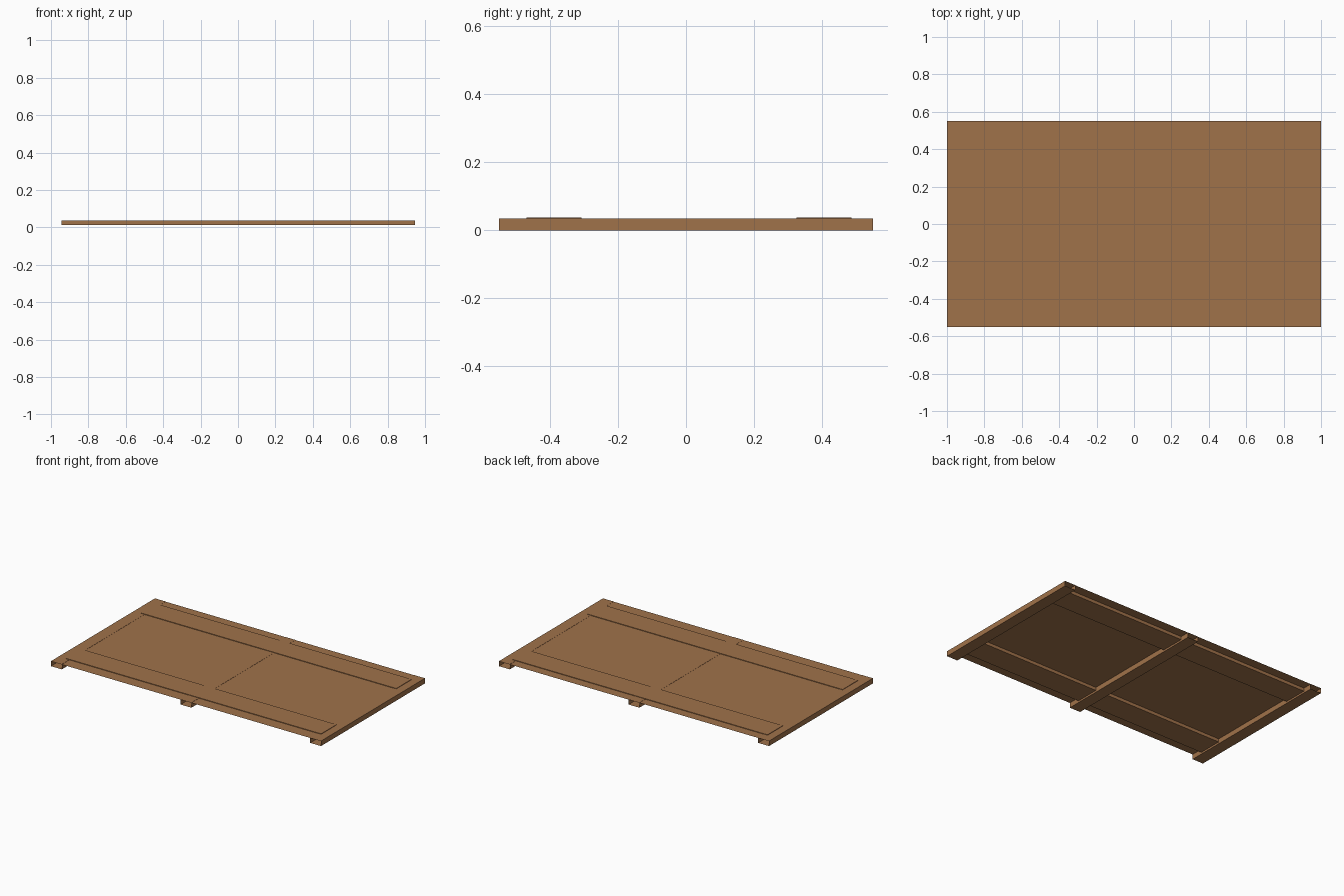
import bpy, bmesh

if "Cube" in bpy.data.objects:
    bpy.data.objects.remove(bpy.data.objects["Cube"])

wood = bpy.data.materials.new("brown wood")
wood.diffuse_color = (0.352, 0.168, 0.068, 1)
wood.use_nodes = True
wood.node_tree.nodes["Principled BSDF"].inputs["Base Color"].default_value = wood.diffuse_color


def finish(bm, name):
    me = bpy.data.meshes.new(name)
    bm.to_mesh(me)
    bm.free()
    me.materials.append(wood)
    ob = bpy.data.objects.new(name, me)
    bpy.context.collection.objects.link(ob)
    return ob


def box(name, x0, x1, y0, y1, z0, z1, open_y=False):
    bm = bmesh.new()
    bmesh.ops.create_cube(bm, size=1)
    for v in bm.verts:
        v.co.x = x1 if v.co.x > 0 else x0
        v.co.y = y1 if v.co.y > 0 else y0
        v.co.z = z1 if v.co.z > 0 else z0
    bm.normal_update()
    if open_y:  # leave the two ends uncapped
        ends = [f for f in bm.faces if abs(f.normal.y) > 0.9]
        bmesh.ops.delete(bm, geom=ends, context='FACES_ONLY')
    return finish(bm, name)


# Thin top sheet
bm = bmesh.new()
bmesh.ops.create_grid(bm, x_segments=1, y_segments=1, size=1)
for v in bm.verts:
    v.co.y *= 0.55
    v.co.z = 0.033
finish(bm, "top_sheet")

# Three open-ended battens across the depth
for name, x0, x1 in (("left_batten", -1.0, -0.92),
                     ("middle_batten", -0.04, 0.04),
                     ("right_batten", 0.92, 1.0)):
    box(name, x0, x1, -0.55, 0.55, 0.0, 0.034, open_y=True)

# Two long strips running the width
for name, y0, y1 in (("front_strip", -0.47, -0.307),
                     ("back_strip", 0.325, 0.487)):
    box(name, -0.945, 0.945, y0, y1, 0.012, 0.037)
